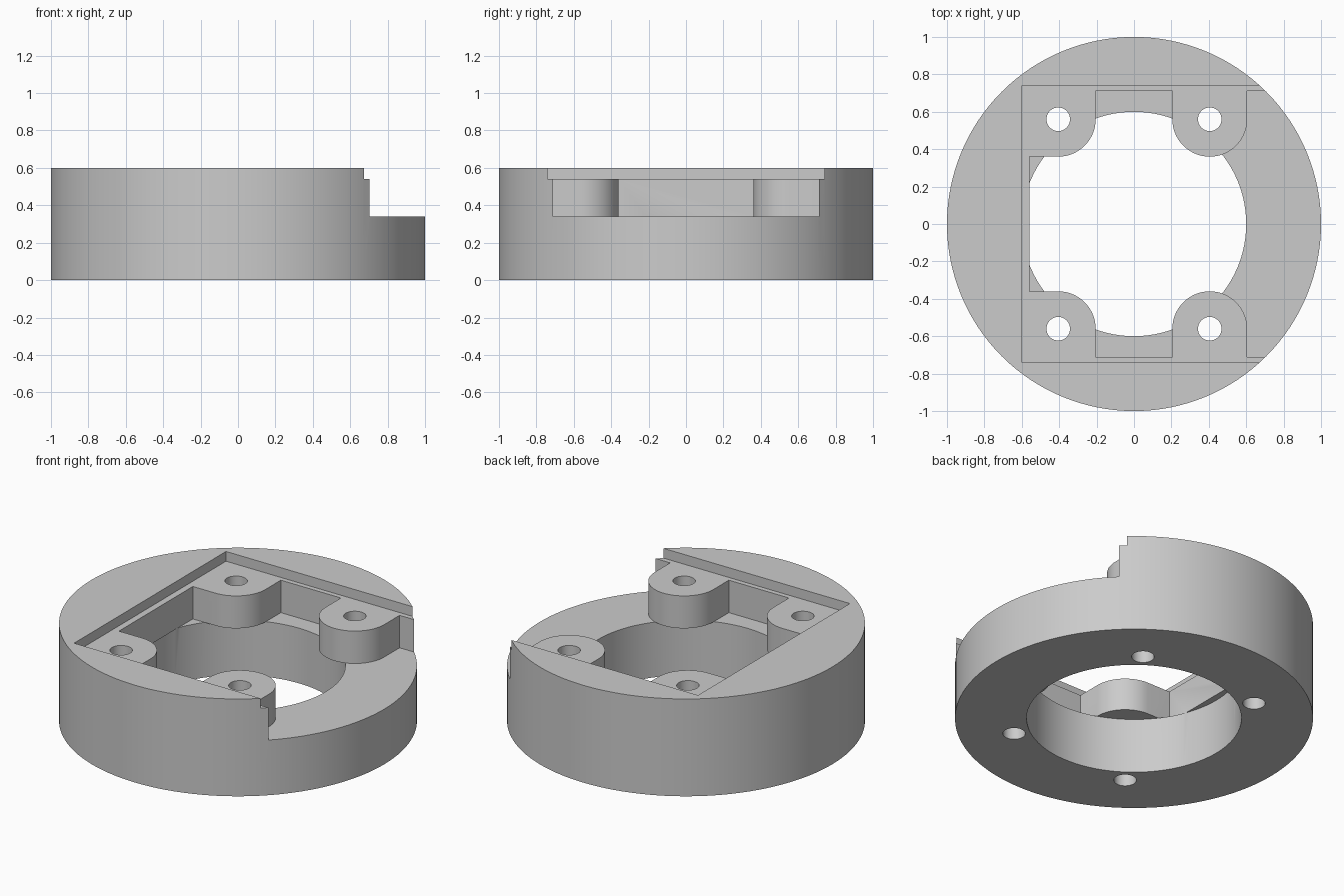
import bpy, bmesh, math

if "Cube" in bpy.data.objects:
    bpy.data.objects.remove(bpy.data.objects["Cube"])

grey = bpy.data.materials.new("plain grey")
grey.diffuse_color = (0.6, 0.6, 0.6, 1)
grey.use_nodes = True
grey.node_tree.nodes["Principled BSDF"].inputs["Base Color"].default_value = grey.diffuse_color


def prism(name, outline, z0, z1):
    """Extrude a counter-clockwise outline from z0 to z1."""
    bm = bmesh.new()
    face = bm.faces.new([bm.verts.new((x, y, z0)) for x, y in outline])
    top = bmesh.ops.extrude_face_region(bm, geom=[face])["geom"]
    bmesh.ops.translate(bm, vec=(0, 0, z1 - z0),
                        verts=[v for v in top if isinstance(v, bmesh.types.BMVert)])
    bmesh.ops.recalc_face_normals(bm, faces=bm.faces)
    mesh = bpy.data.meshes.new(name)
    bm.to_mesh(mesh)
    bm.free()
    obj = bpy.data.objects.new(name, mesh)
    bpy.context.collection.objects.link(obj)
    mesh.materials.append(grey)
    return obj


def arc(cx, cy, r, a0, a1, n):
    return [(cx + r * math.cos(math.radians(a0 + (a1 - a0) * i / n)),
             cy + r * math.sin(math.radians(a0 + (a1 - a0) * i / n)))
            for i in range(n + 1)]


def circle(cx, cy, r, n):
    return arc(cx, cy, r, 0, 360, n)[:-1]


# Screw boss layout
BX, BY, BR, HOLE = 0.405, 0.56, 0.2, 0.063

# Round housing body
body = prism("ring_housing", circle(0, 0, 1, 128), 0, 0.6)

# Pocket outline: walks round the bosses on the front half, then mirrored
half = [(-0.56, -BY + BR)]
half += arc(-BX, -BY, BR, 90, 0, 16)
half += [(-BX + BR, -0.71), (BX - BR, -0.71)]
half += arc(BX, -BY, BR, 180, 0, 32)
half += [(BX + BR, -0.71), (1.2, -0.71)]
pocket = half + [(x, -y) for x, y in reversed(half)]

# Cutters: shallow lid recess, pocket, central bore, screw holes
cutters = [
    prism("lid_recess_cutter", [(-0.6, -0.74), (1.2, -0.74), (1.2, 0.74), (-0.6, 0.74)], 0.54, 0.8),
    prism("pocket_cutter", pocket, 0.34, 0.7),
    prism("bore_cutter", circle(0, 0, 0.6, 96), -0.2, 0.34),
]
cutters += [prism("screw_hole_cutter", circle(sx * BX, sy * BY, HOLE, 32), -0.2, 0.8)
            for sx in (-1, 1) for sy in (-1, 1)]

bpy.context.view_layer.objects.active = body
body.select_set(True)
for cutter in cutters:
    mod = body.modifiers.new("cut", "BOOLEAN")
    mod.operation = "DIFFERENCE"
    mod.solver = "EXACT"
    mod.object = cutter
    bpy.ops.object.modifier_apply(modifier=mod.name)
for cutter in cutters:
    bpy.data.objects.remove(cutter)

# Smooth the round walls, keep the machined edges crisp
bpy.ops.object.shade_smooth_by_angle(angle=math.radians(30))
